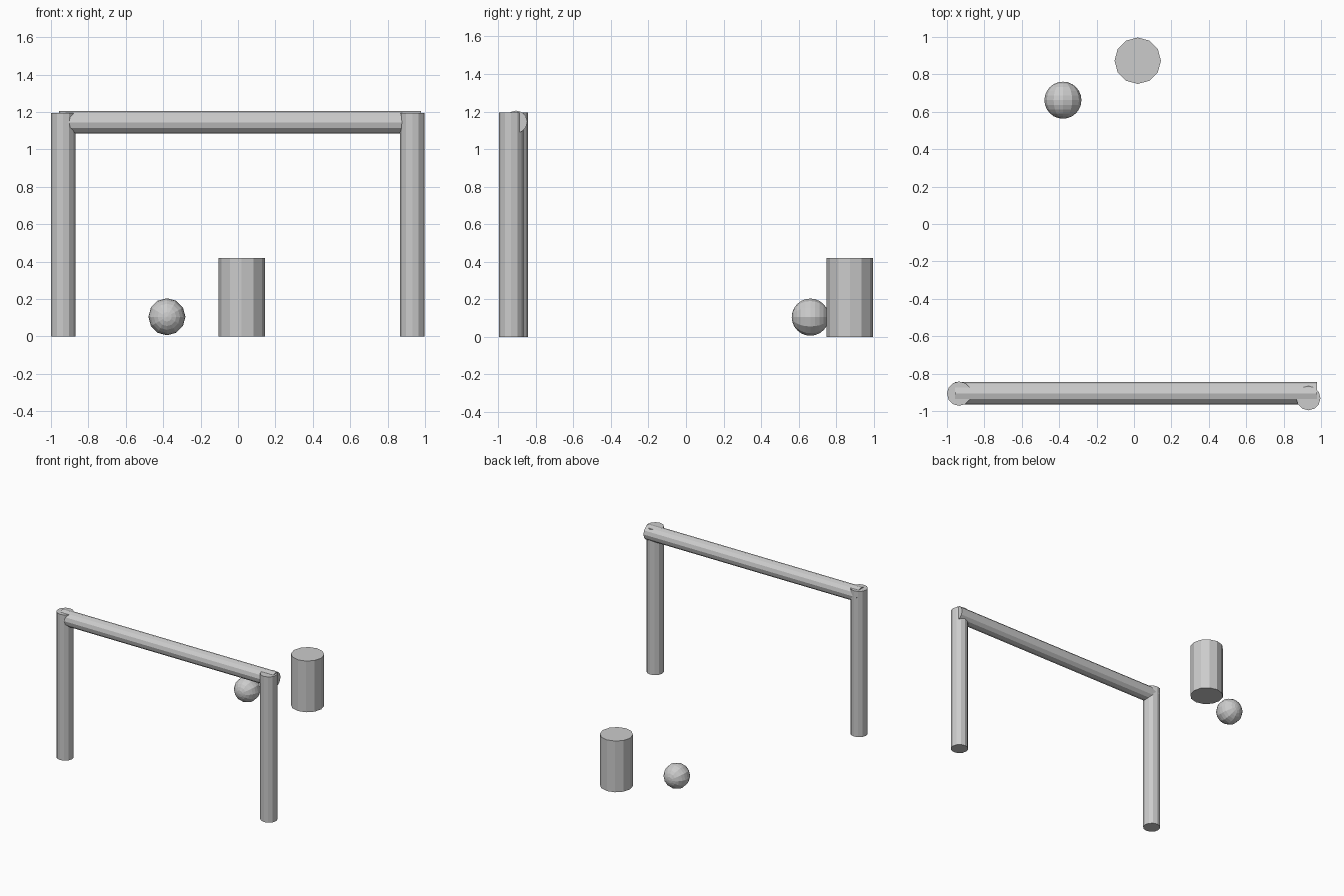
import bpy
from math import pi

if "Cube" in bpy.data.objects:
    bpy.data.objects.remove(bpy.data.objects["Cube"])


def cylinder(name, center, radius, length, rotation=(0, 0, 0), sides=12):
    bpy.ops.mesh.primitive_cylinder_add(vertices=sides, radius=radius, depth=length,
                                        location=center, rotation=rotation)
    bpy.context.object.name = name


# Goal frame: two slightly offset posts and a crossbar
POST_HEIGHT = 1.195
for name, x, y in (("left_post", -0.935, -0.907), ("right_post", 0.932, -0.931)):
    cylinder(name, (x, y, POST_HEIGHT / 2), 0.065, POST_HEIGHT)
cylinder("crossbar", (0.01, -0.905, 1.145), 0.06, 1.935, (0, pi / 2, 0))

# Standing drum
cylinder("drum", (0.02, 0.873, 0.21), 0.124, 0.42)

# Ball with its poles along y
bpy.ops.mesh.primitive_uv_sphere_add(segments=12, ring_count=12, radius=0.099,
                                     location=(-0.38, 0.662, 0.105), rotation=(pi / 2, 0, 0))
bpy.context.object.name = "ball"
